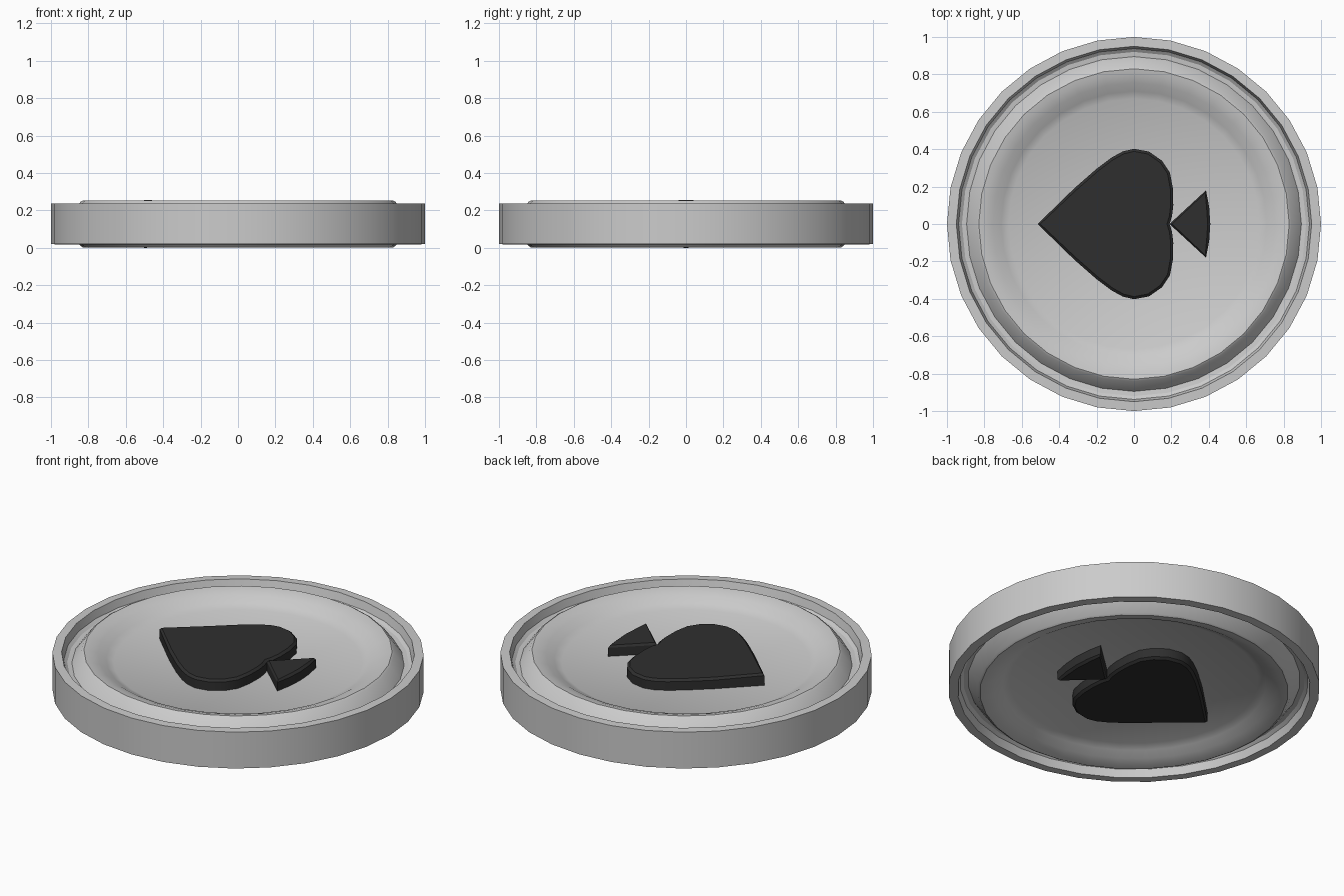
import bpy, bmesh, math

if "Cube" in bpy.data.objects:
    bpy.data.objects.remove(bpy.data.objects["Cube"])

MID = 0.128      # half height, mirror plane of the disc
SIDES = 32

black = bpy.data.materials.new("black_inlay")
black.diffuse_color = (0.028, 0.028, 0.028, 1)
black.use_nodes = True
black.node_tree.nodes["Principled BSDF"].inputs["Base Color"].default_value = black.diffuse_color


def finish(bm, name, mat=None, angle=30):
    bmesh.ops.recalc_face_normals(bm, faces=bm.faces)
    me = bpy.data.meshes.new(name)
    bm.to_mesh(me)
    bm.free()
    ob = bpy.data.objects.new(name, me)
    bpy.context.collection.objects.link(ob)
    if mat:
        me.materials.append(mat)
    bpy.ops.object.select_all(action='DESELECT')
    ob.select_set(True)
    bpy.context.view_layer.objects.active = ob
    bpy.ops.object.shade_smooth_by_angle(angle=math.radians(angle))
    return ob


def lathe(profile, name):
    bm = bmesh.new()
    rings = [[bm.verts.new((r * math.cos(2 * math.pi * i / SIDES),
                            r * math.sin(2 * math.pi * i / SIDES), z))
              for i in range(SIDES)] for r, z in profile]
    for a, b in zip(rings, rings[1:]):
        for i in range(SIDES):
            j = (i + 1) % SIDES
            bm.faces.new((a[i], a[j], b[j], b[i]))
    bm.faces.new(rings[0])
    bm.faces.new(rings[-1])
    return finish(bm, name)


def inlay(half, name, tip_lift=0.0):
    # outline mirrored over y, chamfered slab poking out of both dishes
    outline = half + [(x, -y) for x, y in reversed(half) if y > 0]
    bm = bmesh.new()
    z0, z1 = 0.007, 2 * MID - 0.007
    low = [bm.verts.new((x, y, z0)) for x, y in outline]
    top = [bm.verts.new((x, y, z1)) for x, y in outline]
    caps = [bm.faces.new(low), bm.faces.new(top)]
    n = len(outline)
    for i in range(n):
        j = (i + 1) % n
        bm.faces.new((low[i], low[j], top[j], top[i]))
    bmesh.ops.recalc_face_normals(bm, faces=bm.faces)
    for v in low + top:
        v.co.z += 0.012 if v.co.z < MID else -0.012
    for cap in caps:
        bmesh.ops.inset_region(bm, faces=[cap], thickness=0.014, depth=0.012)
    # the point of the leaf stands slightly proud
    if tip_lift:
        xmin = min(v.co.x for v in bm.verts)
        for v in bm.verts:
            if v.co.x < xmin + 0.035:
                v.co.z += tip_lift if v.co.z > MID else -tip_lift
    return finish(bm, name, black)


# disc body: dish, raised ring, groove, rim, then the same mirrored below
upper = [(0.67, 0.186), (0.71, 0.206), (0.755, 0.232), (0.80, 0.248),
         (0.83, 0.253), (0.842, 0.246), (0.895, 0.175), (0.92, 0.178),
         (0.938, 0.192), (0.95, 0.238), (1.0, 0.236)]
lathe(upper + [(r, 2 * MID - z) for r, z in reversed(upper)], "chip_body")

# spade leaf and stem
inlay([(-0.515, 0), (-0.32, 0.19), (-0.20, 0.295), (-0.12, 0.355),
       (-0.06, 0.388), (0, 0.402), (0.08, 0.387), (0.15, 0.338),
       (0.192, 0.275), (0.208, 0.19), (0.21, 0.10), (0.203, 0.04),
       (0.19, 0)], "spade_leaf", 0.007)
inlay([(0.19, 0), (0.385, 0.18), (0.402, 0.09), (0.408, 0)], "spade_stem")
